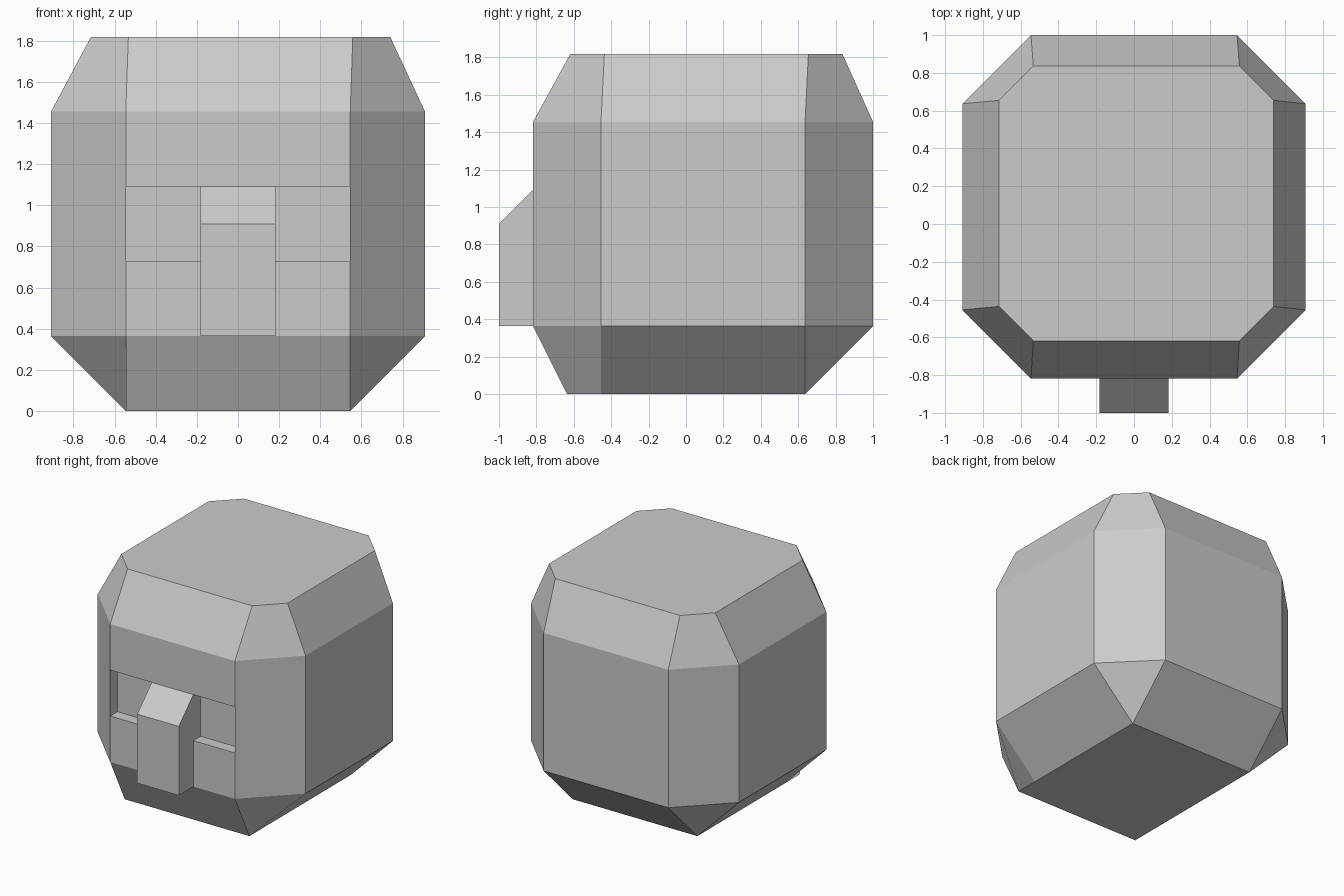
import bpy, bmesh

if "Cube" in bpy.data.objects:
    bpy.data.objects.remove(bpy.data.objects["Cube"])

U = 2 / 11                      # model unit: the body is 10 units wide
W, C = 5 * U, 3 * U             # half width and half flat width of the octagon
CY = 0.5 * U                    # body centre in y (the nose sticks out in front)
FRONT = CY - W


def finish(bm, name):
    bmesh.ops.remove_doubles(bm, verts=bm.verts[:], dist=0.0005)
    mesh = bpy.data.meshes.new(name)
    bm.to_mesh(mesh)
    bm.free()
    obj = bpy.data.objects.new(name, mesh)
    bpy.context.collection.objects.link(obj)
    return obj


def face(bm, pts):
    bm.faces.new([bm.verts.new(p) for p in pts])


def octagon(cx, cy, w, c, z):
    # counter-clockwise, first edge is the front one
    pts = [(-c, -w), (c, -w), (w, -c), (w, c), (c, w), (-c, w), (-w, c), (-w, -c)]
    return [(cx + x, cy + y, z) for x, y in pts]


# Body: stacked rings; the base ring is a rectangle with doubled back corners
base = [(-C, -3.5 * U), (C, -3.5 * U), (C, CY - C), (C, 3.5 * U),
        (C, 3.5 * U), (-C, 3.5 * U), (-C, 3.5 * U), (-C, CY - C)]
rings = [
    [(x, y, 0) for x, y in base],
    octagon(0, CY, W, C, 2 * U),
    octagon(0, CY, W, C, 8 * U),
    octagon(0.0125, 0.109, 4 * U, C, 10 * U),
]
bm = bmesh.new()
for level in range(3):
    lo, hi = rings[level], rings[level + 1]
    for i in range(8):
        if level == 1 and i == 0:
            continue            # front panel is built below
        j = (i + 1) % 8
        face(bm, [lo[i], lo[j], hi[j], hi[i]])
face(bm, rings[3])
face(bm, rings[0][::-1])

# Front panel: 3 x 3 grid with two sunken eye pockets
xs = [-C, -U, U, C]
zs = [2 * U, 4 * U, 6 * U, 8 * U]
for i in range(3):
    for k in range(3):
        rect = [(xs[i], zs[k]), (xs[i + 1], zs[k]),
                (xs[i + 1], zs[k + 1]), (xs[i], zs[k + 1])]
        outer = [(x, FRONT, z) for x, z in rect]
        if k == 1 and i != 1:
            inner = [(x, FRONT + U / 2, z) for x, z in rect]
            for a in range(4):
                b = (a + 1) % 4
                face(bm, [outer[a], outer[b], inner[b], inner[a]])
            face(bm, inner)
        else:
            face(bm, outer)
finish(bm, "head_body")

# Nose: side profile extruded across x
profile = [(FRONT, 2 * U), (FRONT, 6 * U), (FRONT - U, 5 * U), (FRONT - U, 2 * U)]
bm = bmesh.new()
left = [(-U, y, z) for y, z in profile]
right = [(U, y, z) for y, z in profile]
face(bm, left)
face(bm, right[::-1])
for a in range(4):
    b = (a + 1) % 4
    face(bm, [left[b], left[a], right[a], right[b]])
bmesh.ops.remove_doubles(bm, verts=bm.verts[:], dist=0.0005)
bmesh.ops.recalc_face_normals(bm, faces=bm.faces[:])
finish(bm, "nose")
